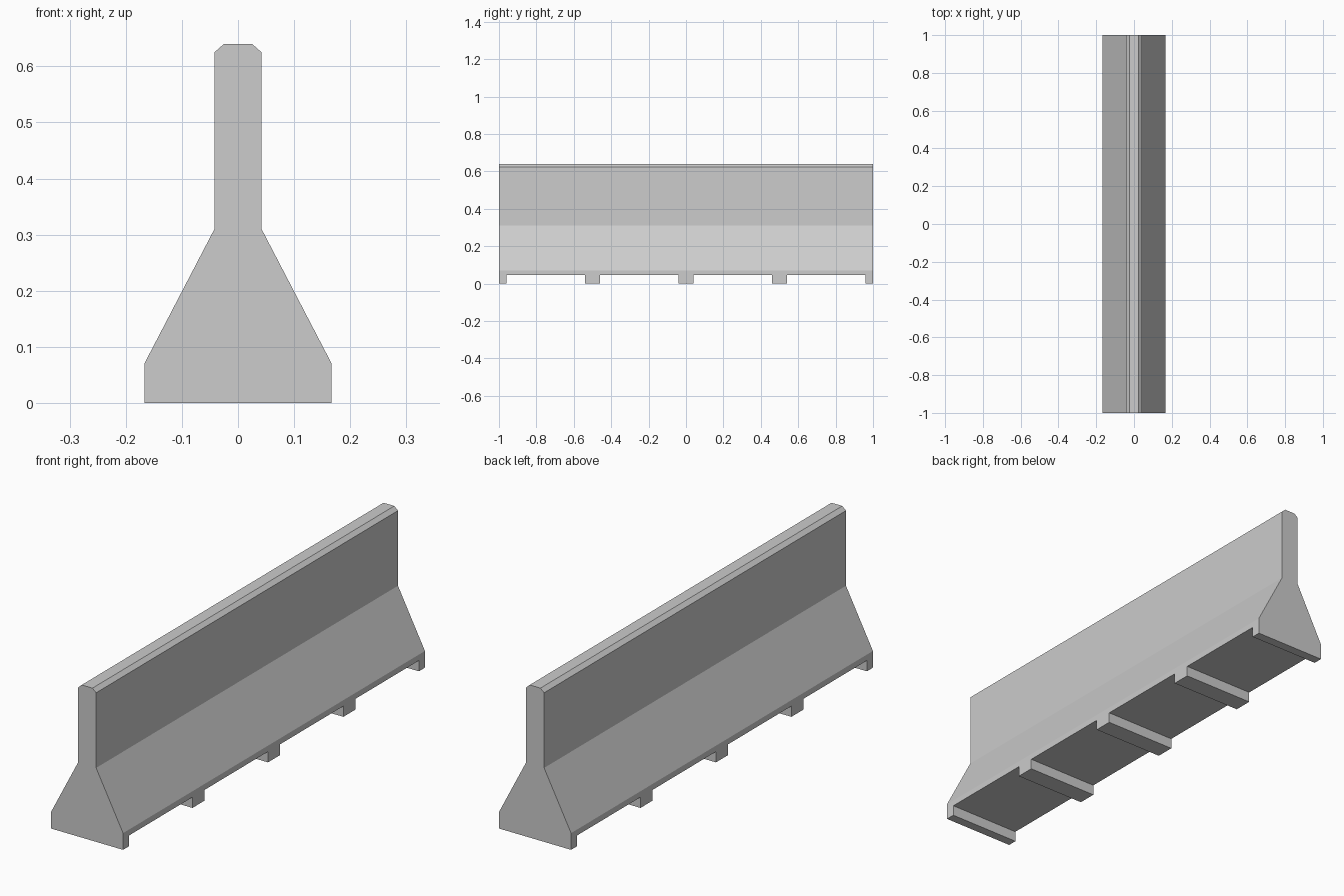
import bpy
import bmesh

cube = bpy.data.objects.get("Cube")
if cube:
    bpy.data.objects.remove(cube, do_unlink=True)

concrete = bpy.data.materials.new("concrete_grey")
concrete.use_nodes = True
grey = (0.604, 0.604, 0.604, 1)
concrete.diffuse_color = grey
concrete.node_tree.nodes["Principled BSDF"].inputs["Base Color"].default_value = grey


def extrude_profile(name, points, y0, y1):
    """Closed solid from an (x, z) outline swept along y."""
    bm = bmesh.new()
    face = bm.faces.new([bm.verts.new((x, y0, z)) for x, z in points])
    swept = bmesh.ops.extrude_face_region(bm, geom=[face])
    verts = [v for v in swept["geom"] if isinstance(v, bmesh.types.BMVert)]
    bmesh.ops.translate(bm, vec=(0, y1 - y0, 0), verts=verts)
    bmesh.ops.recalc_face_normals(bm, faces=bm.faces)
    mesh = bpy.data.meshes.new(name)
    bm.to_mesh(mesh)
    bm.free()
    mesh.materials.append(concrete)
    obj = bpy.data.objects.new(name, mesh)
    bpy.context.collection.objects.link(obj)
    return obj


# Barrier body: wide base, sloped flanks, upright wall, chamfered top
half = [(0.167, 0), (0.167, 0.07), (0.042, 0.31), (0.042, 0.625), (0.025, 0.64)]
outline = half + [(-x, z) for x, z in reversed(half)]
barrier = extrude_profile("concrete_barrier", outline, -1, 1)

# Four slots under the base leave five feet
slot = [(-0.3, -0.1), (0.3, -0.1), (0.3, 0.045), (-0.3, 0.045)]
for i in range(4):
    start = -0.96 + i * 0.5
    cutter = extrude_profile("slot_cutter", slot, start, start + 0.42)
    cutter.hide_render = True
    cut = barrier.modifiers.new("slot", "BOOLEAN")
    cut.operation = "DIFFERENCE"
    cut.solver = "EXACT"
    cut.object = cutter
    bpy.context.view_layer.objects.active = barrier
    bpy.ops.object.modifier_apply(modifier=cut.name)
    bpy.data.objects.remove(cutter, do_unlink=True)
